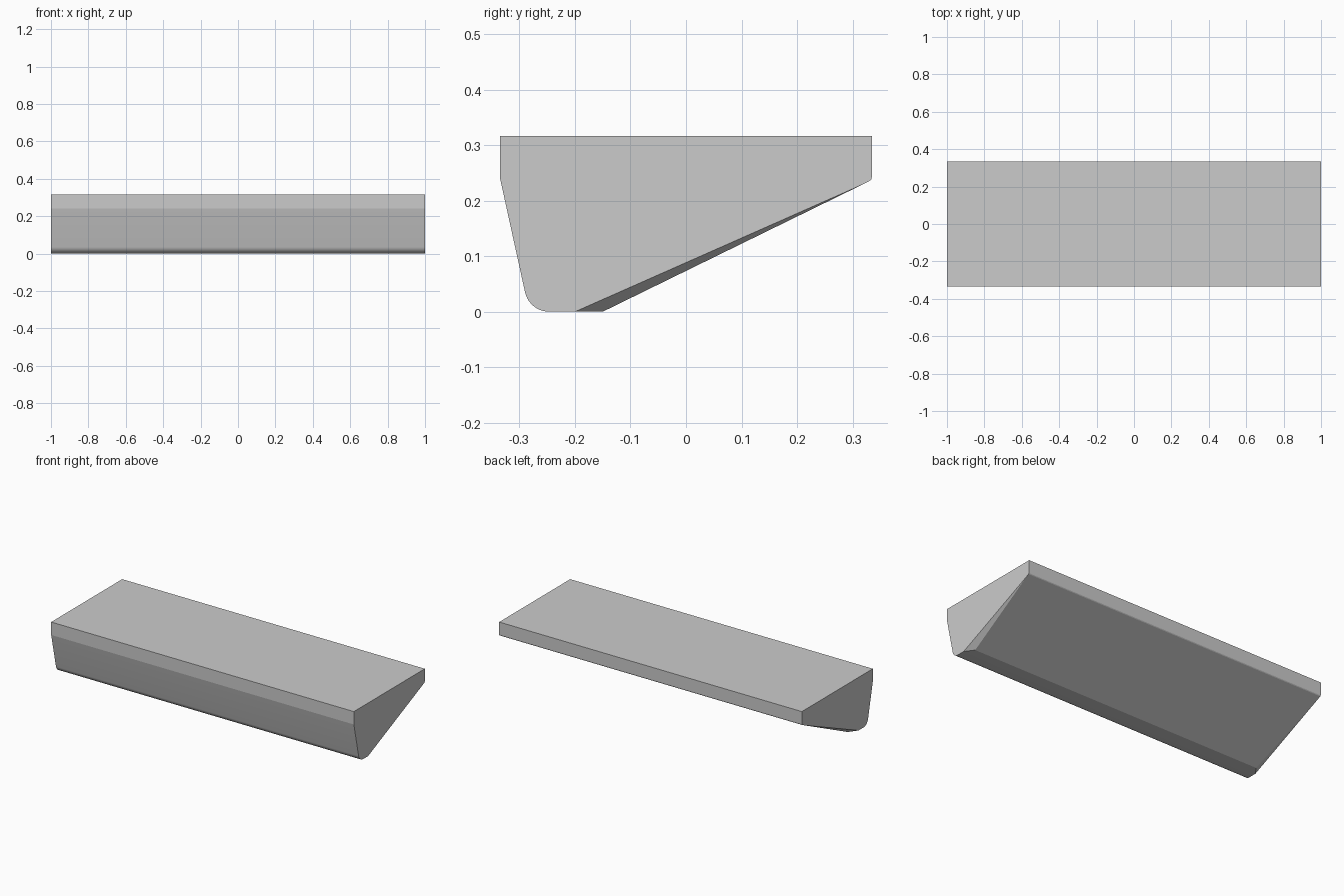
import bpy, bmesh, math
from mathutils import Vector

if "Cube" in bpy.data.objects:
    bpy.data.objects.remove(bpy.data.objects["Cube"])

# side profile (y, z): rounded front toe, tiny rounded back lip
profile = [(-0.335, 0.317), (-0.335, 0.24)]
cy, r = -0.2463, 0.0448
for i in range(11):
    a = math.radians(192.4 + 77.6 * i / 10)
    profile.append((cy + r * math.cos(a), r + r * math.sin(a)))
profile += [(-0.15, 0), (0.33, 0.235), (0.3338, 0.2385), (0.335, 0.243), (0.335, 0.317)]

# extrude the profile along x
bm = bmesh.new()
end = bm.faces.new([bm.verts.new((-1, y, z)) for y, z in profile])
ext = bmesh.ops.extrude_face_region(bm, geom=[end])
bmesh.ops.translate(bm, vec=(2, 0, 0),
                    verts=[v for v in ext["geom"] if isinstance(v, bmesh.types.BMVert)])

# tapered chamfer along the sloping edge at both ends
for s in (1, -1):
    a = Vector((s, -0.20, 0))
    b = Vector((s * 0.963, -0.15, 0))
    c = Vector((s, 0.32, 0.2301))
    n = (b - a).cross(c - a)
    if n.x * s < 0:
        n.negate()
    cut = bmesh.ops.bisect_plane(bm, geom=bm.verts[:] + bm.edges[:] + bm.faces[:],
                                 dist=1e-6, plane_co=a, plane_no=n, clear_outer=True)
    edges = [e for e in cut["geom_cut"] if isinstance(e, bmesh.types.BMEdge)]
    bmesh.ops.holes_fill(bm, edges=edges, sides=0)
bmesh.ops.recalc_face_normals(bm, faces=bm.faces[:])

mesh = bpy.data.meshes.new("wedge_block")
bm.to_mesh(mesh)
bm.free()
block = bpy.data.objects.new("wedge_block", mesh)
bpy.context.collection.objects.link(block)
bpy.context.view_layer.objects.active = block
block.select_set(True)
bpy.ops.object.shade_smooth_by_angle(angle=math.radians(10))
